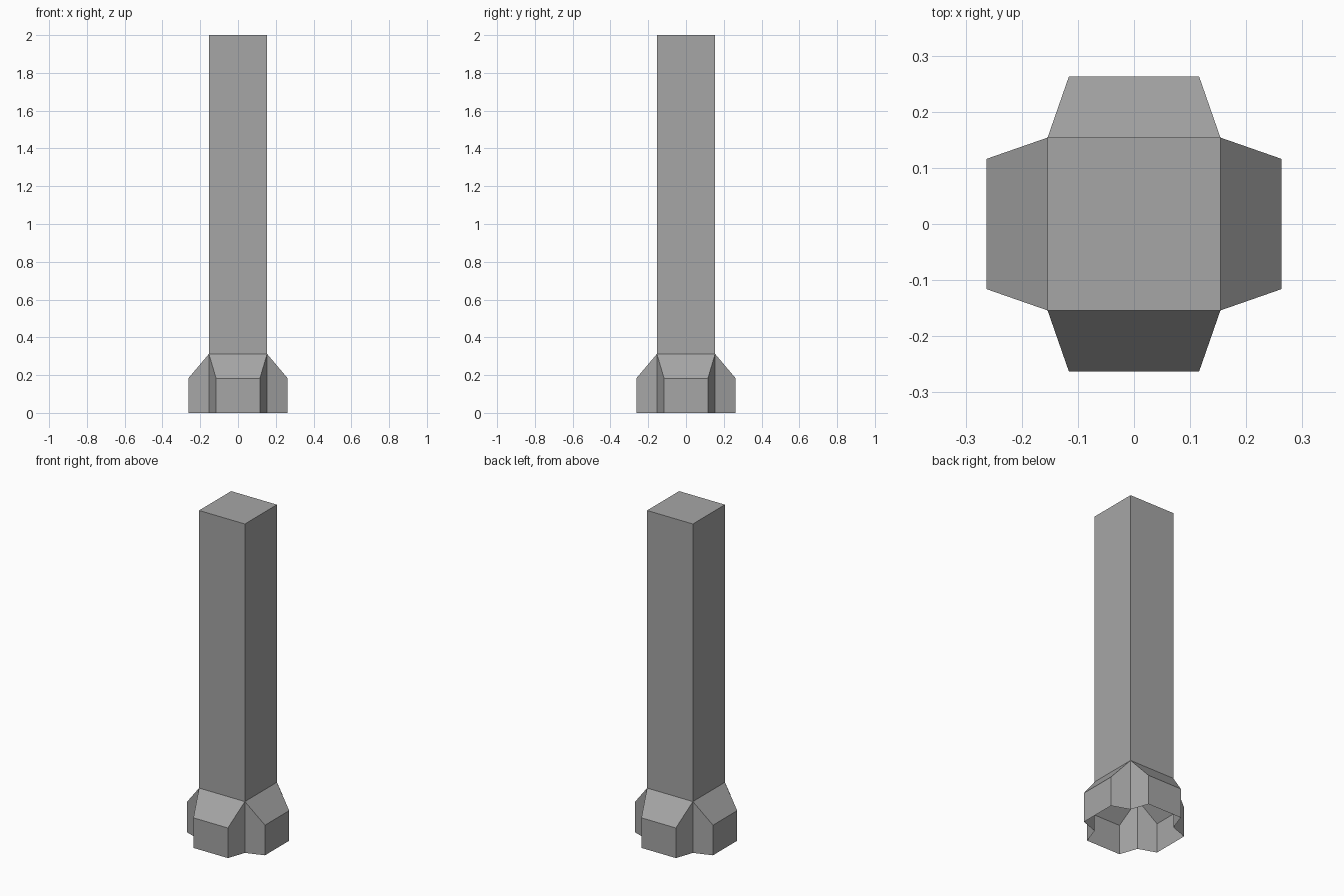
import bpy
import bmesh
from math import pi
from mathutils import Matrix, Vector

cube = bpy.data.objects.get("Cube")
if cube:
    bpy.data.objects.remove(cube, do_unlink=True)

# Main dimensions
HALF = 0.154        # half width of the shaft
TOP = 2.0           # shaft top
FLARE = 0.312       # height where the flanges leave the shaft
KNEE = 0.183        # height where the flanges turn vertical
OUT = 0.263         # reach of the flanges
TIP = 0.116         # half width of a flange's outer face

stone = bpy.data.materials.new("plain grey")
stone.use_nodes = True
stone.diffuse_color = (0.38, 0.38, 0.38, 1)
stone.node_tree.nodes["Principled BSDF"].inputs["Base Color"].default_value = (0.38, 0.38, 0.38, 1)


def build(name, side_faces, cap=None):
    """Repeat the faces of one side around z and weld them into a shell."""
    bm = bmesh.new()
    for i in range(4):
        turn = Matrix.Rotation(i * pi / 2, 3, 'Z')
        for face in side_faces:
            bm.faces.new([bm.verts.new(turn @ Vector(p)) for p in face])
    if cap:
        bm.faces.new([bm.verts.new(p) for p in cap])
    bmesh.ops.remove_doubles(bm, verts=bm.verts, dist=0.0001)
    mesh = bpy.data.meshes.new(name)
    bm.to_mesh(mesh)
    bm.free()
    mesh.materials.append(stone)
    obj = bpy.data.objects.new(name, mesh)
    bpy.context.collection.objects.link(obj)


def corner(sx, z):
    return (sx * HALF, -HALF, z)


def tip(sx, z):
    return (sx * TIP, -OUT, z)


# Square shaft, closed at the top and open into the foot
wall = [corner(-1, FLARE), corner(1, FLARE), corner(1, TOP), corner(-1, TOP)]
lid = [(x * HALF, y * HALF, TOP) for x, y in ((-1, -1), (1, -1), (1, 1), (-1, 1))]
build("shaft", [wall], lid)

# Hollow foot with four tapered flanges, open underneath
slope = [tip(-1, KNEE), tip(1, KNEE), corner(1, FLARE), corner(-1, FLARE)]
front = [tip(-1, 0), tip(1, 0), tip(1, KNEE), tip(-1, KNEE)]
right_cheek = [tip(1, 0), corner(1, 0), corner(1, FLARE), tip(1, KNEE)]
left_cheek = [corner(-1, 0), tip(-1, 0), tip(-1, KNEE), corner(-1, FLARE)]
build("flanged_foot", [slope, front, right_cheek, left_cheek])
